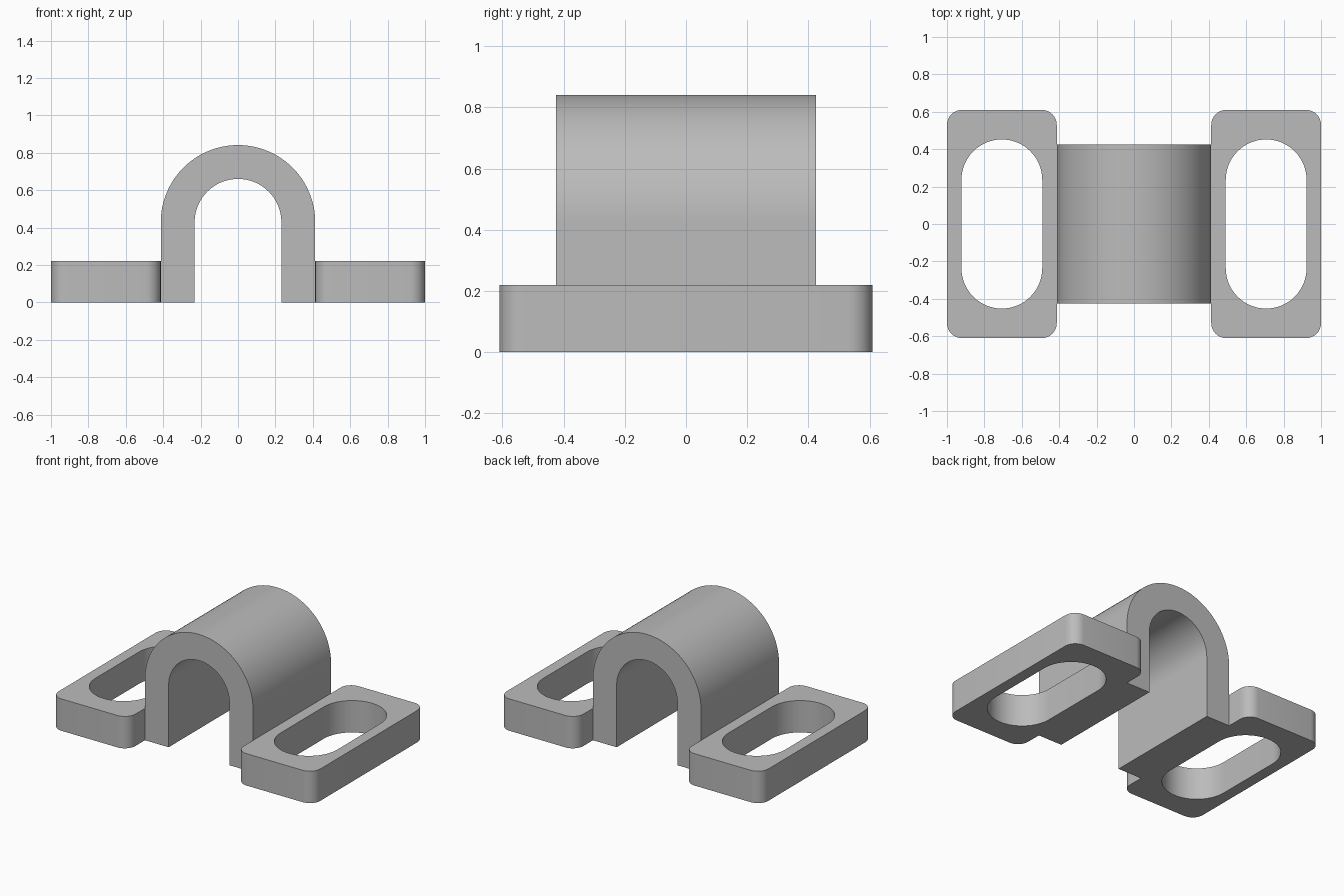
import bpy, bmesh
from math import sin, cos, pi, radians
from mathutils import Vector, Matrix

cube = bpy.data.objects.get("Cube")
if cube:
    bpy.data.objects.remove(cube, do_unlink=True)

grey = bpy.data.materials.new("plain grey")
grey.use_nodes = True
colour = (0.5, 0.5, 0.5, 1)
grey.diffuse_color = colour
grey.node_tree.nodes["Principled BSDF"].inputs["Base Color"].default_value = colour


def arc(cx, cy, r, start, end, steps):
    """Points along an arc, angles in degrees."""
    angles = [radians(start + (end - start) * i / steps) for i in range(steps + 1)]
    return [(cx + r * cos(a), cy + r * sin(a)) for a in angles]


def rounded_box(cx, half_x, half_y, r, steps):
    """Rounded rectangle outline, centred on y = 0."""
    points = []
    for i, (sx, sy) in enumerate([(1, 1), (-1, 1), (-1, -1), (1, -1)]):
        points += arc(cx + sx * (half_x - r), sy * (half_y - r), r,
                      90 * i, 90 * i + 90, steps)
    return points


def extrude_outlines(name, outlines, depth, matrix=Matrix()):
    """Fill closed outlines (inner ones become holes) and extrude along z."""
    bm = bmesh.new()
    for outline in outlines:
        verts = [bm.verts.new((x, y, 0)) for x, y in outline]
        for a, b in zip(verts, verts[1:] + verts[:1]):
            bm.edges.new((a, b))
    bmesh.ops.remove_doubles(bm, verts=bm.verts[:], dist=0.0005)
    bmesh.ops.triangle_fill(bm, edges=bm.edges[:], use_beauty=True,
                            normal=Vector((0, 0, 1)))
    result = bmesh.ops.extrude_face_region(bm, geom=bm.faces[:], use_keep_orig=True)
    top = [g for g in result["geom"] if isinstance(g, bmesh.types.BMVert)]
    bmesh.ops.translate(bm, verts=top, vec=(0, 0, depth))
    bm.transform(matrix)
    bmesh.ops.recalc_face_normals(bm, faces=bm.faces[:])
    mesh = bpy.data.meshes.new(name)
    bm.to_mesh(mesh)
    bm.free()
    mesh.materials.append(grey)
    obj = bpy.data.objects.new(name, mesh)
    bpy.context.collection.objects.link(obj)
    bpy.ops.object.select_all(action="DESELECT")
    obj.select_set(True)
    bpy.context.view_layer.objects.active = obj
    bpy.ops.object.shade_smooth_by_angle(angle=radians(30))
    return obj


# Arched saddle: U-shaped profile in the xz plane, extruded along y
outer_r, inner_r, spring, half_depth = 0.413, 0.232, 0.428, 0.425
saddle = ([(outer_r, 0)] + arc(0, spring, outer_r, 0, 180, 48) + [(-outer_r, 0)]
          + [(-inner_r, 0)] + arc(0, spring, inner_r, 180, 0, 48) + [(inner_r, 0)])
stand_up = Matrix.Translation((0, half_depth, 0)) @ Matrix.Rotation(pi / 2, 4, "X")
extrude_outlines("arched_saddle", [saddle], 2 * half_depth, stand_up)

# Mounting feet: rounded plates with a long slot
foot_half = (1 - outer_r) / 2
for side, name in ((1, "left_foot"), (-1, "right_foot")):
    cx = side * (1 - foot_half)
    plate = rounded_box(cx, foot_half, 0.61, 0.08, 8)
    slot = rounded_box(cx, 0.216, 0.452, 0.216, 16)
    extrude_outlines(name, [plate, slot], 0.22)
